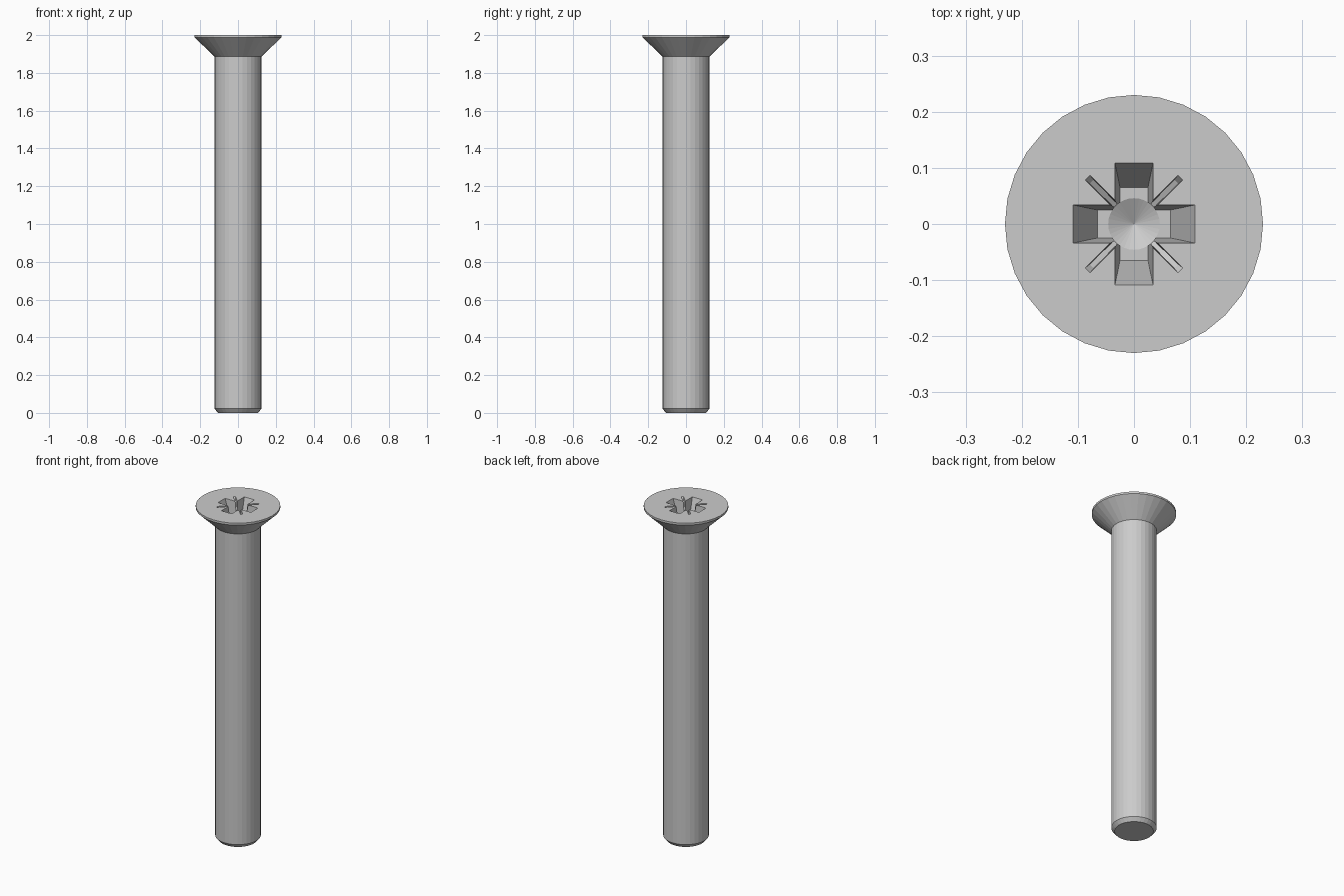
import bpy, bmesh
from math import sin, cos, pi, radians
from mathutils import Matrix

if "Cube" in bpy.data.objects:
    bpy.data.objects.remove(bpy.data.objects["Cube"])

SIDES = 32


def make_object(name, bm):
    bmesh.ops.recalc_face_normals(bm, faces=bm.faces)
    mesh = bpy.data.meshes.new(name)
    bm.to_mesh(mesh)
    bm.free()
    obj = bpy.data.objects.new(name, mesh)
    bpy.context.collection.objects.link(obj)
    return obj


def loft(name, rings, angle=0.0):
    """Closed solid through a stack of equal-length point rings."""
    bm = bmesh.new()
    loops = [[bm.verts.new(p) for p in ring] for ring in rings]
    for a, b in zip(loops, loops[1:]):
        for i in range(len(a)):
            j = (i + 1) % len(a)
            bm.faces.new((a[i], a[j], b[j], b[i]))
    bm.faces.new(loops[0])
    bm.faces.new(loops[-1])
    bm.transform(Matrix.Rotation(angle, 4, 'Z'))
    return make_object(name, bm)


def circle(r, z, n=SIDES):
    return [(r * cos(2 * pi * i / n), r * sin(2 * pi * i / n), z) for i in range(n)]


def rect(hx, hy, z):
    return [(-hx, -hy, z), (hx, -hy, z), (hx, hy, z), (-hx, hy, z)]


# Shank with chamfered tip and countersunk head
profile = [(0.106, 0.0), (0.124, 0.022), (0.124, 1.886), (0.23, 1.988), (0.23, 2.0)]
screw = loft("countersunk_screw", [circle(r, z) for r, z in profile])

# Cutters for the drive recess: tapered cross, conical centre, thin diagonal ticks
cutters = []
for k in range(2):
    cutters.append(loft("cross_cutter", [rect(0.065, 0.025, 1.87),
                                         rect(0.1124, 0.0347, 2.01)], k * pi / 2))
cutters.append(loft("centre_cutter", [circle(0.0005, 1.845), circle(0.046, 1.87),
                                      circle(0.046, 1.99)]))
for k in range(2):
    cutters.append(loft("tick_cutter", [rect(0.045, 0.004, 1.95), rect(0.107, 0.005, 1.985),
                                        rect(0.12, 0.0065, 2.005)], radians(45) + k * pi / 2))

bpy.context.view_layer.objects.active = screw
for cutter in cutters:
    cutter.hide_render = True
    mod = screw.modifiers.new("recess", 'BOOLEAN')
    mod.operation = 'DIFFERENCE'
    mod.solver = 'EXACT'
    mod.object = cutter
    bpy.ops.object.modifier_apply(modifier=mod.name)
    bpy.data.objects.remove(cutter, do_unlink=True)
